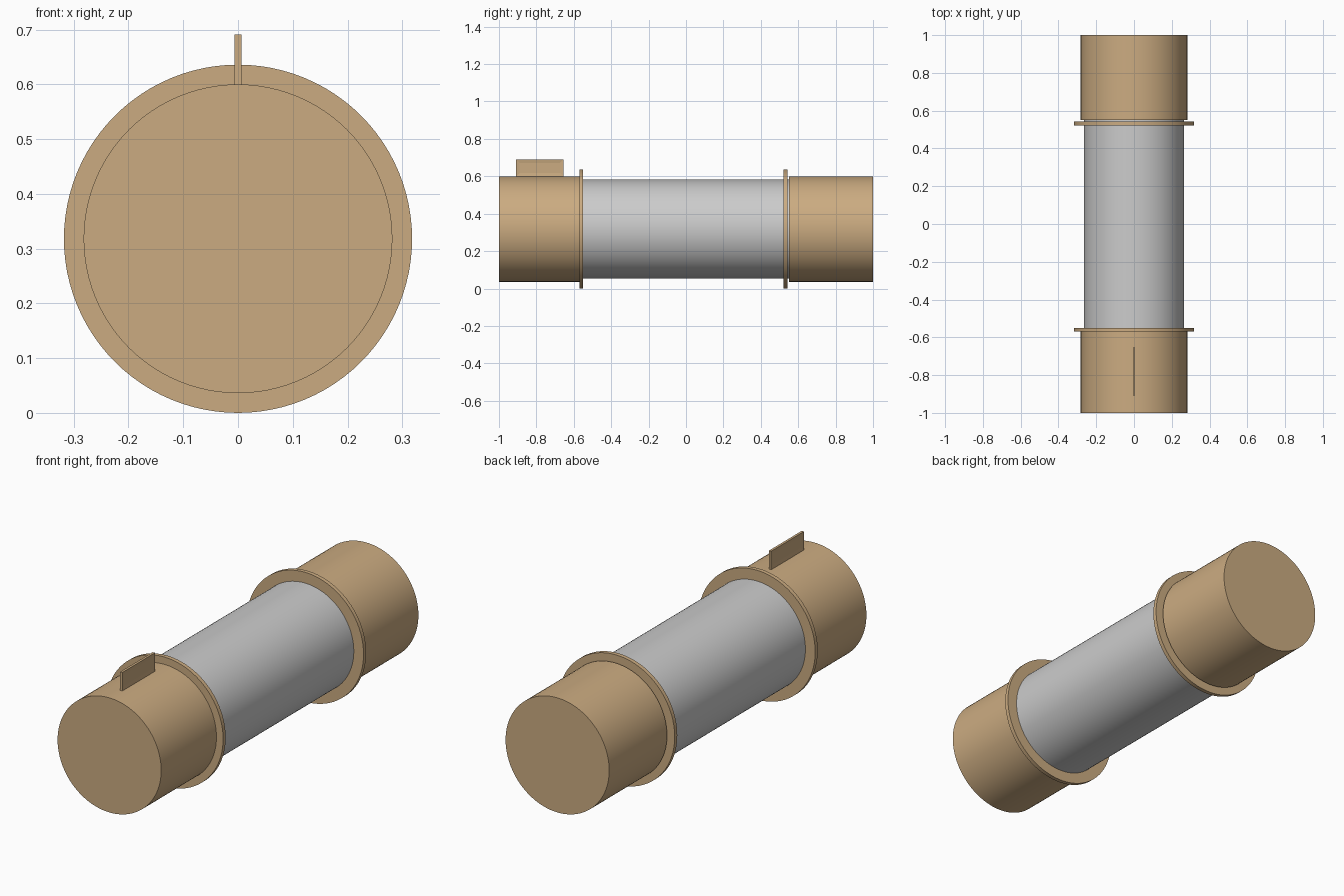
import bpy, bmesh, math

if "Cube" in bpy.data.objects:
    bpy.data.objects.remove(bpy.data.objects["Cube"])

AXIS_Z = 0.318

tan = bpy.data.materials.new("tan_fibre")
tan.diffuse_color = (0.60, 0.41, 0.22, 1)
tan.use_nodes = True
tan.node_tree.nodes["Principled BSDF"].inputs["Base Color"].default_value = tan.diffuse_color


def cylinder(name, radius, y0, y1, mat=None):
    """Smooth closed cylinder lying along y between y0 and y1."""
    bpy.ops.mesh.primitive_cylinder_add(
        vertices=96, radius=radius, depth=y1 - y0,
        location=(0, (y0 + y1) / 2, AXIS_Z), rotation=(math.pi / 2, 0, 0))
    ob = bpy.context.object
    ob.name = name
    if mat:
        ob.data.materials.append(mat)
    bpy.ops.object.shade_smooth_by_angle(angle=math.radians(30))
    return ob


# Central grey tube, running into both caps
cylinder("tube", 0.265, -0.60, 0.60)

# End caps and their thin flanges
cylinder("front_cap", 0.282, -1.0, -0.56, tan)
cylinder("back_cap", 0.282, 0.55, 1.0, tan)
cylinder("front_flange", 0.318, -0.57, -0.55, tan)
cylinder("back_flange", 0.318, 0.522, 0.542, tan)

# Upright tab on the front cap, with a shallow recessed panel on each side
bpy.ops.mesh.primitive_cube_add(size=1, location=(0, -0.781, 0.645))
tab = bpy.context.object
tab.name = "tab"
tab.scale = (0.012, 0.254, 0.092)
bpy.ops.object.transform_apply(location=False, rotation=False, scale=True)
bm = bmesh.new()
bm.from_mesh(tab.data)
sides = [f for f in bm.faces if abs(f.normal.x) > 0.9]
bmesh.ops.inset_individual(bm, faces=sides, thickness=0.027)
for f in sides:
    bmesh.ops.translate(bm, verts=f.verts, vec=f.normal * -0.003)
bm.to_mesh(tab.data)
bm.free()
tab.data.materials.append(tan)
